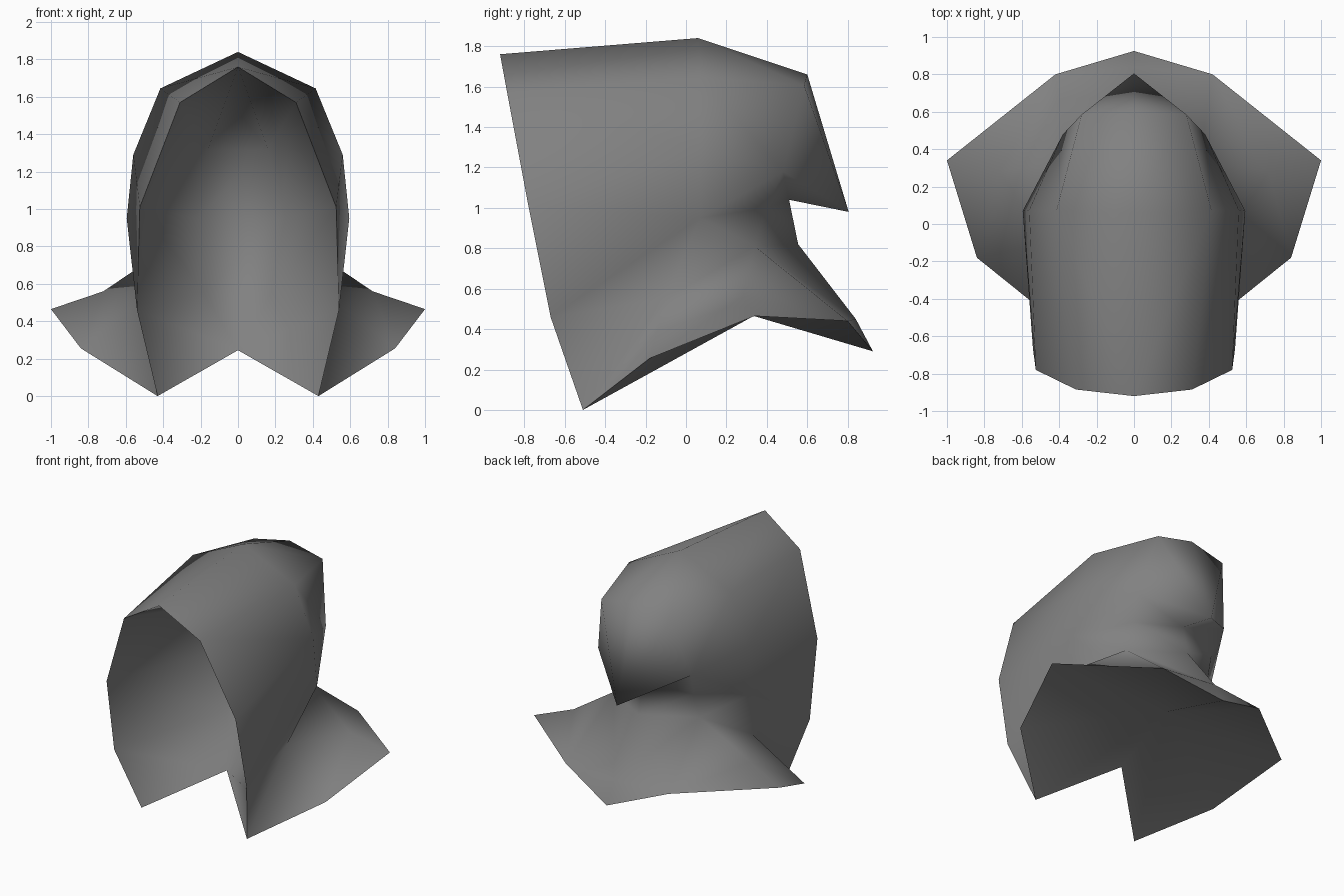
import bpy, bmesh

if "Cube" in bpy.data.objects:
    bpy.data.objects.remove(bpy.data.objects["Cube"])

cloth = bpy.data.materials.new("grey cloth")
cloth.diffuse_color = (0.22, 0.22, 0.22, 1)
cloth.use_nodes = True
cloth.node_tree.nodes["Principled BSDF"].inputs["Base Color"].default_value = cloth.diffuse_color

# Half-side control points of the hood and shoulder cape (x >= 0)
P = {
    # front rim
    "F0": (0, -.92, 1.76), "F1": (.31, -.885, 1.57), "F2": (.525, -.78, 1.01),
    "F3": (.54, -.67, .46), "F4": (.43, -.51, 0),
    # widest arch
    "M0": (0, .06, 1.84), "M1": (.415, .07, 1.645), "M2": (.56, .075, 1.29), "M3": (.595, .07, .95),
    # back of head, down to the hanging tip
    "B0": (0, .6, 1.66), "B1": (.28, .585, 1.605), "H": (.38, .48, 1.18), "T": (0, .805, .98),
    # neck
    "N0": (0, .51, 1.04), "N1": (.34, .4, 1.0),
    "Q0": (0, .555, .82), "Q1": (.35, .34, .81), "Q2": (.47, -.1, .55),
    # cape
    "R0": (0, .84, .45), "R1": (.72, .28, .56),
    "C1": (.84, -.18, .255), "C2": (1, .34, .465), "C3": (.42, .8, .44), "C4": (0, .925, .29),
    # lining
    "I0": (0, .25, 1.52), "I1": (.16, .28, 1.32), "I2": (.22, .3, .95),
    "I3": (.18, .13, .55), "I4": (0, -.13, .245),
    # middle of the underside
    "G0": (0, .335, .465),
}


def sheet(name, faces, up, across=()):
    """Mirrored smooth surface; the first face looks up or down."""
    bm = bmesh.new()
    made = {}

    def vert(key, side):
        x, y, z = P[key]
        tag = (key, side if x else 1)
        if tag not in made:
            made[tag] = bm.verts.new((x * side, y, z))
        return made[tag]

    for f in faces:
        for side in (1, -1):
            bm.faces.new([vert(k, side) for k in f.split()])
    # faces that span the centre line, mirrored corners marked with "-"
    for f in across:
        bm.faces.new([vert(k.strip("-"), -1 if k[0] == "-" else 1) for k in f.split()])
    bmesh.ops.recalc_face_normals(bm, faces=bm.faces)
    bm.faces.ensure_lookup_table()
    if (bm.faces[0].normal.z > 0) != up:
        bmesh.ops.reverse_faces(bm, faces=bm.faces)
    for f in bm.faces:
        f.smooth = True
    me = bpy.data.meshes.new(name)
    bm.to_mesh(me)
    bm.free()
    me.materials.append(cloth)
    bpy.context.collection.objects.link(bpy.data.objects.new(name, me))


# Outer hood, neck fold and cape
sheet("hood_and_cape", [
    "F0 F1 M1 M0", "F1 F2 M2 M1", "F2 F3 M3 M2", "F3 F4 Q2 M3",
    "M0 M1 B1 B0", "M1 M2 H B1", "M2 M3 H", "B0 B1 T", "B1 H T",
    "T H N0", "H N1 N0", "H M3 N1", "M3 Q2 Q1 N1", "N1 Q1 Q0 N0",
    "F4 C1 Q2", "Q2 C1 R1", "C1 C2 R1", "Q2 R1 Q1", "Q1 R1 C3", "R1 C2 C3",
    "Q1 C3 R0", "Q1 R0 Q0", "C3 C4 R0"], True)

# Inside of the hood
sheet("hood_lining", ["F0 F1 I1 I0", "F1 F2 I2 I1", "F2 F3 I3 I2", "F3 F4 I4 I3"], False,
      ["I0 I1 -I1", "I1 I2 -I2 -I1", "I2 I3 -I3 -I2", "I3 I4 -I3"])

# Closed bottom of the cape
sheet("cape_underside", ["F4 C1 G0", "F4 G0 I4", "C1 C2 G0", "C2 C3 G0", "C3 C4 G0"], False)
